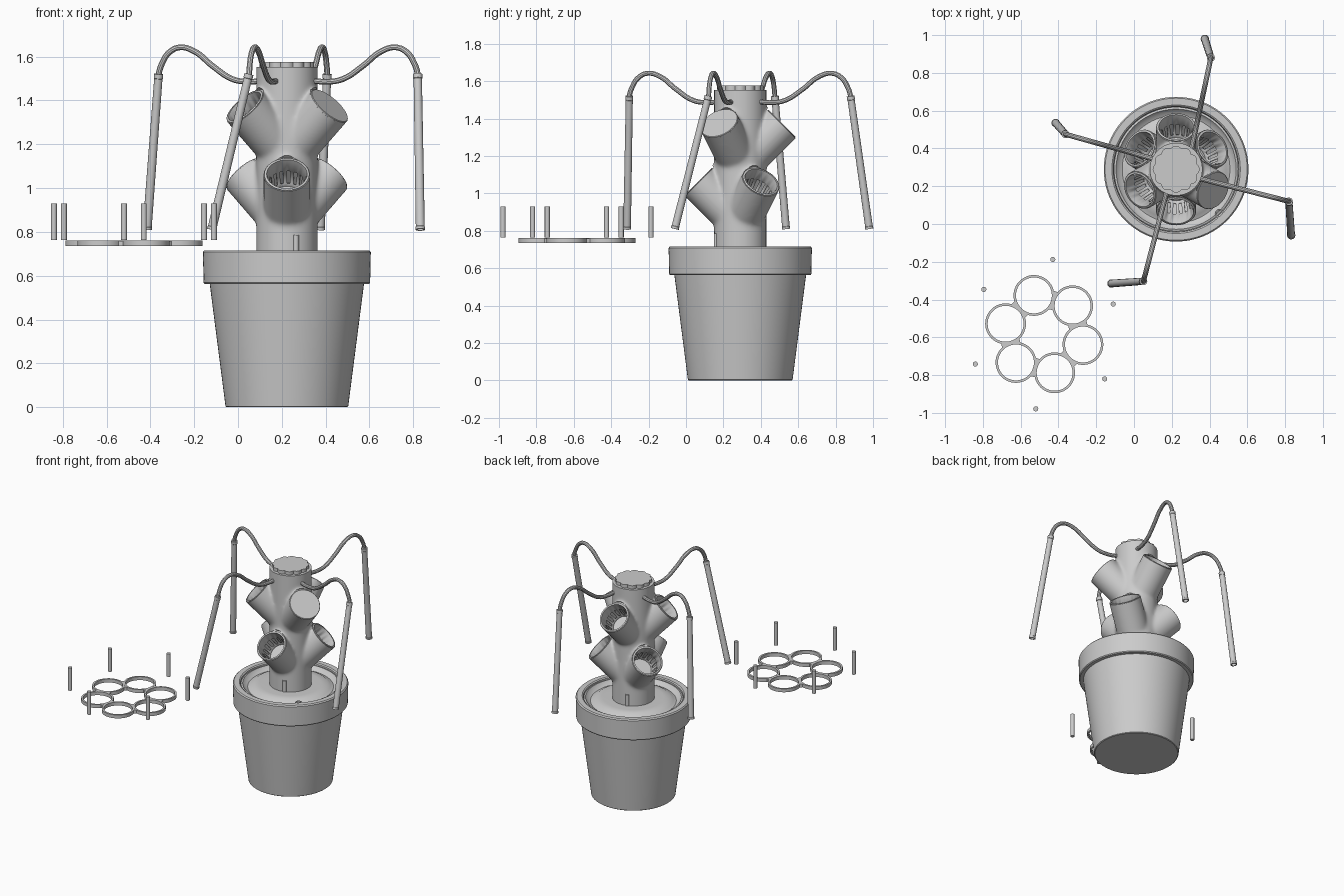
import bpy, bmesh, math
from mathutils import Vector

if "Cube" in bpy.data.objects:
    bpy.data.objects.remove(bpy.data.objects["Cube"])

CX, CY = 0.223, 0.29          # planter axis


def finish(name, bm, loc=(0, 0, 0), axis=None, angle=35):
    bmesh.ops.recalc_face_normals(bm, faces=bm.faces)
    me = bpy.data.meshes.new(name)
    bm.to_mesh(me)
    bm.free()
    ob = bpy.data.objects.new(name, me)
    bpy.context.collection.objects.link(ob)
    ob.location = loc
    if axis is not None:
        ob.rotation_mode = 'QUATERNION'
        ob.rotation_quaternion = Vector(axis).to_track_quat('Z', 'Y')
    shade(ob, angle)
    return ob


def select(ob):
    bpy.ops.object.select_all(action='DESELECT')
    ob.select_set(True)
    bpy.context.view_layer.objects.active = ob


def shade(ob, angle=35):
    select(ob)
    bpy.ops.object.shade_smooth_by_angle(angle=math.radians(angle))


def lathe(name, prof, loc=(0, 0, 0), axis=None, n=48, closed=False):
    bm = bmesh.new()
    vs = [bm.verts.new((r, 0, z)) for r, z in prof]
    es = [bm.edges.new(p) for p in zip(vs, vs[1:])]
    if closed:
        es.append(bm.edges.new((vs[-1], vs[0])))
    bmesh.ops.spin(bm, geom=vs + es, cent=(0, 0, 0), axis=(0, 0, 1),
                   angle=2 * math.pi, steps=n)
    bmesh.ops.remove_doubles(bm, verts=bm.verts, dist=1e-5)
    return finish(name, bm, loc, axis)


def rod(name, a, b, r, n=24):
    a, d = Vector(a), Vector(b) - Vector(a)
    h = d.length
    return lathe(name, [(0, 0), (r, 0), (r, h), (0, h)], a, d, n)


def prism(name, pts, z0, z1, loc=(0, 0, 0)):
    bm = bmesh.new()
    f = bm.faces.new([bm.verts.new((x, y, z0)) for x, y in pts])
    g = bmesh.ops.extrude_face_region(bm, geom=[f])['geom']
    bmesh.ops.translate(bm, vec=(0, 0, z1 - z0),
                        verts=[v for v in g if isinstance(v, bmesh.types.BMVert)])
    return finish(name, bm, loc)


def apply(ob):
    select(ob)
    for m in list(ob.modifiers):
        bpy.ops.object.modifier_apply(modifier=m.name)


def subtract(ob, cutter):
    m = ob.modifiers.new("cut", 'BOOLEAN')
    m.operation, m.solver, m.object = 'DIFFERENCE', 'EXACT', cutter
    apply(ob)
    bpy.data.objects.remove(cutter)


# Pot with thick rim, and the dished lid inside it
lathe("pot", [(0, 0), (.275, 0), (.28, .004), (.352, .562), (.375, .562), (.38, .568),
              (.383, .708), (.376, .716), (.34, .716), (.332, .71), (.328, .62), (0, .62)],
      (CX, CY, 0), n=96)
lathe("pot_lid", [(.329, .7), (.318, .704), (.306, .688), (.285, .678), (.265, .686),
                  (.245, .7), (.2, .703), (.14, .703), (0, .703)], (CX, CY, 0), n=96)
lathe("fill_port", [(.023, .68), (.023, .716), (.016, .716), (.016, .69), (0, .69)],
      (CX + .23, CY - .235, 0), n=24)

# Cup layout: (name, angle, height of opening, plugged)
CUPS = [("lower", a, 1.06, False) for a in (-90, 30, 150)]
CUPS += [("upper", a, 1.37, a == -30) for a in (-30, 90, 210)]
cups = []
for tier, a, z, plugged in CUPS:
    c, s = math.cos(math.radians(a)), math.sin(math.radians(a))
    pos = Vector((CX + .22 * c, CY + .22 * s, z))
    cups.append((tier, pos, Vector((c, s, 1)).normalized(), plugged))

# Tower body: trunk and six cups fused with soft fillets
parts = [rod("tower", (CX, CY, .64), (CX, CY, 1.64), .14, 64)]
for tier, pos, ax, plugged in cups:
    parts.append(rod("cup", pos - ax * .24, pos + ax * .06, .107, 48))
select(parts[0])
for p in parts:
    p.select_set(True)
bpy.ops.object.join()
tower = bpy.context.object
tower.name = "tower"
m = tower.modifiers.new("fuse", 'REMESH')
m.mode, m.voxel_size = 'VOXEL', .008
m = tower.modifiers.new("fillet", 'SMOOTH')
m.factor, m.iterations = .5, 24
apply(tower)

# Trim the openings and bore the cups
for tier, pos, ax, plugged in cups:
    d = -.006 if plugged else -.17
    subtract(tower, lathe("cutter", [(0, d), (.094, d), (.094, 0), (.114, 0),
                                     (.114, .1), (0, .1)], pos, ax))
subtract(tower, rod("cutter", (CX, CY, 1.553), (CX, CY, 1.8), .3))
shade(tower, 40)


# Slotted net basket
def basket(name, pos, ax, n=32):
    bm = bmesh.new()
    rows = [(.103, .003), (.094, .003), (.087, -.06), (.077, -.13), (.075, -.15)]
    grid = [[bm.verts.new((r * math.cos(2 * math.pi * i / n),
                           r * math.sin(2 * math.pi * i / n), z)) for i in range(n)]
            for r, z in rows]
    for j in range(len(rows) - 1):
        for i in range(n):
            if j == 2 and i % 2:
                continue
            k = (i + 1) % n
            bm.faces.new((grid[j][i], grid[j][k], grid[j + 1][k], grid[j + 1][i]))
    bm.faces.new(grid[-1])
    ob = finish(name, bm, pos, ax)
    m = ob.modifiers.new("wall", 'SOLIDIFY')
    m.thickness, m.offset = .005, 0


for tier, pos, ax, plugged in cups:
    if plugged:
        lathe("cup_plug", [(0, -.01), (.092, -.01), (.092, 0), (.106, 0), (.106, .006),
                           (.103, .009), (0, .009)], pos, ax)
    else:
        basket(tier + "_basket", pos, ax)

# Scalloped cap
pts = []
for i in range(120):
    t = 2 * math.pi * i / 120
    r = .112 + .012 * abs(math.cos(6 * t))
    pts.append((r * math.cos(t), r * math.sin(t)))
prism("cap", pts, 1.55, 1.576, (CX, CY, 0))

# Clips at the foot of the tower
for a in (-72, 108):
    c, s = math.cos(math.radians(a)), math.sin(math.radians(a))
    rod("foot_clip", (CX + .135 * c, CY + .135 * s, .7),
        (CX + .135 * c, CY + .135 * s, .785), .013, 16)

# Four arms: (start xy, end xy, foot xy) of arched tube and hanging tube
ARMS = {"left": ((.10, .345), (-.362, .475), (-.415, .535)),
        "right": ((.35, .24), (.82, .12), (.832, -.06)),
        "back": ((.305, .40), (.407, .88), (.375, .98)),
        "front": ((.172, .165), (.05, -.303), (-.12, -.315))}
SHAPE = [(-.12, 1.488), (0, 1.488), (.12, 1.485), (.27, 1.497), (.47, 1.558),
         (.64, 1.622), (.79, 1.642), (.9, 1.617), (.965, 1.57)]
for side, (s, e, f) in ARMS.items():
    s, e, f = Vector(s), Vector(e), Vector(f)
    path = [(*s.lerp(e, t), z) for t, z in SHAPE]
    top, foot = Vector((*e, 1.52)), Vector((*f, .81))
    path += [top, top.lerp(foot, .1)]
    cu = bpy.data.curves.new(side + "_arm", 'CURVE')
    cu.dimensions, cu.bevel_depth, cu.bevel_resolution = '3D', .0135, 3
    cu.use_fill_caps, cu.resolution_u = True, 6
    sp = cu.splines.new('BEZIER')
    sp.bezier_points.add(len(path) - 1)
    for bp, co in zip(sp.bezier_points, path):
        bp.co = co
        bp.handle_left_type = bp.handle_right_type = 'AUTO'
    ob = bpy.data.objects.new(side + "_arm", cu)
    bpy.context.collection.objects.link(ob)
    select(ob)
    bpy.ops.object.convert(target='MESH')
    shade(bpy.context.object)
    h = (foot - top).length
    lathe(side + "_hanging_tube",
          [(0, 0), (.021, 0), (.021, .02), (.019, .022), (.0205, h - .015),
           (.022, h - .013), (.022, h), (.015, h), (.015, h - .02), (0, h - .02)],
          top, foot - top, 24)

# Support plate of six joined rings
PX, PY, D = -.475, -.583, .212
for k in range(6):
    a = math.radians(45 + 60 * k)
    lathe("plate_ring", [(.095, .735), (.108, .735), (.108, .76), (.095, .76)],
          (PX + D * math.cos(a), PY + D * math.sin(a), 0), closed=True)
    # hourglass web between neighbouring rings
    offs = [-.05 + .0125 * i for i in range(9)]
    half = [D / 2 - math.sqrt(.1 ** 2 - o * o) for o in offs]
    pts = list(zip(offs, half)) + [(o, -w) for o, w in zip(offs[::-1], half[::-1])]
    web = prism("plate_web", pts, .7355, .7595)
    b = a + math.pi / 6
    web.rotation_euler.z = b
    r = D * math.cos(math.pi / 6)
    web.location = (PX + r * math.cos(b), PY + r * math.sin(b), 0)

# Six loose pegs around the plate
for k in range(6):
    a = math.radians(83.5 + 60 * k)
    x, y = PX + .398 * math.cos(a), PY + .398 * math.sin(a)
    rod("peg", (x, y, .763), (x, y, .93), .0135, 20)
